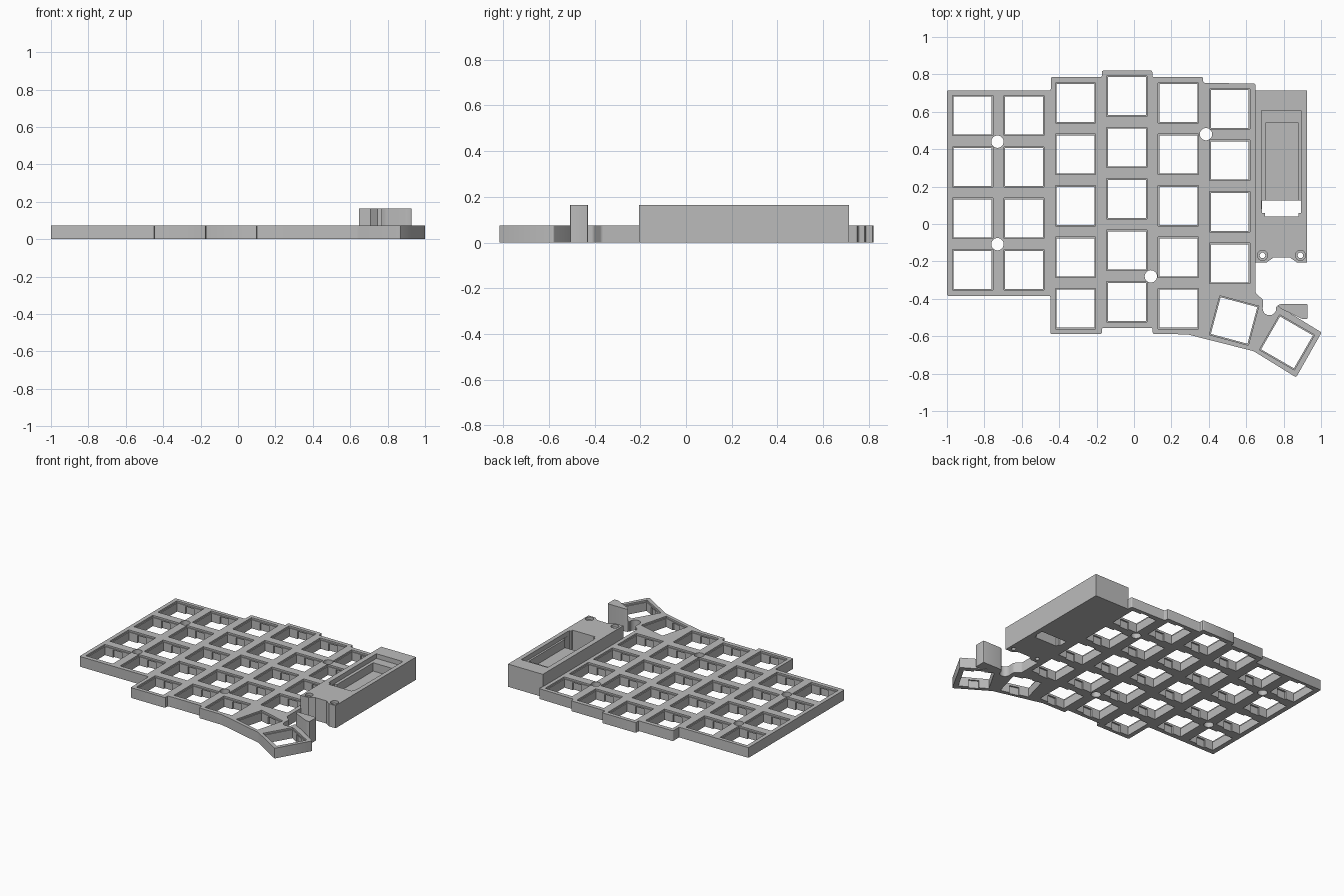
import bpy, bmesh, math
from mathutils import Matrix, Vector

cube = bpy.data.objects.get("Cube")
if cube:
    bpy.data.objects.remove(cube)

PLATE_TOP, CASE_TOP, PITCH = 0.074, 0.164, 0.275

grey = bpy.data.materials.new("mid grey")
grey.use_nodes = True
GREY = (0.5, 0.5, 0.5, 1)
grey.diffuse_color = GREY
grey.node_tree.nodes["Principled BSDF"].inputs["Base Color"].default_value = GREY


def prisms(name, outlines, z0, z1, rounding=0):
    """One object of upright prisms, each from a 2D outline."""
    bm = bmesh.new()
    for pts in outlines:
        face = bm.faces.new([bm.verts.new((x, y, z0)) for x, y in pts])
        if rounding:
            bmesh.ops.bevel(bm, geom=list(face.verts), offset=rounding, segments=3,
                            profile=0.5, affect='VERTICES')
            face = bm.faces[:][0]
        top = bmesh.ops.extrude_face_region(bm, geom=[face])["geom"]
        bmesh.ops.translate(bm, vec=(0, 0, z1 - z0),
                            verts=[v for v in top if isinstance(v, bmesh.types.BMVert)])
    bmesh.ops.recalc_face_normals(bm, faces=bm.faces)
    mesh = bpy.data.meshes.new(name)
    bm.to_mesh(mesh)
    bm.free()
    mesh.materials.append(grey)
    obj = bpy.data.objects.new(name, mesh)
    bpy.context.collection.objects.link(obj)
    return obj


def carve(obj, cutters):
    """Subtract the cutters one after another, bake each result and remove them."""
    for c in cutters:
        c.hide_render = True
        mod = obj.modifiers.new("cut", 'BOOLEAN')
        mod.operation, mod.solver, mod.object = 'DIFFERENCE', 'EXACT', c
        bpy.context.view_layer.update()
        deps = bpy.context.evaluated_depsgraph_get()
        result = bpy.data.meshes.new_from_object(obj.evaluated_get(deps))
        obj.modifiers.clear()
        obj.data = result
        bpy.data.objects.remove(c)


def box(x0, x1, y0, y1):
    return [(x0, y0), (x1, y0), (x1, y1), (x0, y1)]


def arc(cx, cy, r, a0=0, a1=360, n=24):
    steps = n if a1 - a0 == 360 else n - 1
    return [(cx + r * math.cos(math.radians(a0 + (a1 - a0) * i / steps)),
             cy + r * math.sin(math.radians(a0 + (a1 - a0) * i / steps))) for i in range(n)]


def placed(shape, key):
    x, y, deg = key
    m = Matrix.Rotation(math.radians(deg), 2)
    return [tuple(m @ Vector(p) + Vector((x, y))) for p in shape]


# Key positions: staggered columns (top key height, count), plus two thumb keys
columns = [(0.58, 4), (0.58, 4), (0.647, 5), (0.684, 5), (0.647, 5), (0.615, 4)]
keys = [(-0.863 + PITCH * c, top - PITCH * r, 0)
        for c, (top, count) in enumerate(columns) for r in range(count)]
keys += [(0.535, -0.516, -15), (0.818, -0.633, -30)]

# Key plate with stepped outline and a round wire notch beside the thumb keys
outline = [(-1, 0.714), (-0.445, 0.714), (-0.445, 0.785), (-0.172, 0.785), (-0.172, 0.82),
           (0.098, 0.82), (0.098, 0.785), (0.37, 0.785), (0.37, 0.755), (0.65, 0.75),
           (0.65, -0.37), (0.69, -0.405)]
outline += arc(0.724, -0.452, 0.037, 160, 380, 9)
outline += [(0.775, -0.44), (1.003, -0.58), (0.867, -0.82), (0.64, -0.68), (0.285, -0.59),
            (0.1, -0.588), (0.1, -0.555), (-0.172, -0.555), (-0.172, -0.588),
            (-0.447, -0.588), (-0.447, -0.384), (-1, -0.384)]
plate = prisms("key_plate", [outline], 0, PLATE_TOP, 0.008)

# Switch openings: wide upper rim, through hole, clip notches below
h, w, n = 0.1015, 0.035, 0.113
rim = box(-0.108, 0.108, -0.108, 0.108)
hole = box(-h, h, -h, h)
notch = box(-w, w, -n, n)
screws = [(-0.73, 0.44), (-0.73, -0.108), (0.385, 0.48), (0.09, -0.28)]
carve(plate, [
    prisms("rim_cutter", [placed(rim, k) for k in keys], 0.062, 0.1),
    prisms("hole_cutter", [placed(hole, k) for k in keys], -0.1, 0.2),
    prisms("notch_cutter", [placed(notch, k) for k in keys], -0.1, 0.054),
    prisms("screw_cutter", [arc(x, y, 0.033) for x, y in screws], -0.1, 0.2),
])

# Controller case with a scooped front edge
case_outline = [(0.646, 0.714), (0.925, 0.714), (0.925, -0.206), (0.872, -0.206),
                (0.835, -0.18), (0.745, -0.18), (0.708, -0.206), (0.646, -0.206)]
case = prisms("controller_case", [case_outline], 0, CASE_TOP)
posts = [(0.687, -0.168), (0.89, -0.168)]
port = [(0.684, 0.125), (0.684, 0.06), (0.7, 0.06), (0.7, 0.04),
        (0.88, 0.04), (0.88, 0.06), (0.892, 0.06), (0.892, 0.125)]
carve(case, [
    prisms("tray_cutter", [box(0.682, 0.894, 0.08, 0.607)], 0.13, 0.3),
    prisms("pocket_cutter", [box(0.704, 0.88, 0.09, 0.54)], 0.07, 0.3),
    prisms("port_cutter", [port], -0.1, 0.3),
    prisms("counterbore_cutter", [arc(x, y, 0.027) for x, y in posts], 0.145, 0.3),
    prisms("bolt_cutter", [arc(x, y, 0.015) for x, y in posts], -0.1, 0.3),
])

# Upright support post by the thumb keys
prisms("support_post", [[(0.765, -0.435), (0.785, -0.428), (0.928, -0.428), (0.928, -0.508),
                         (0.9, -0.508), (0.79, -0.455)]], 0, CASE_TOP, 0.006)

# Shading: smooth round walls, crisp edges
for obj in bpy.context.collection.objects:
    if obj.type == 'MESH' and grey.name in obj.data.materials:
        bpy.ops.object.select_all(action='DESELECT')
        obj.select_set(True)
        bpy.context.view_layer.objects.active = obj
        bpy.ops.object.shade_smooth_by_angle(angle=math.radians(30))
